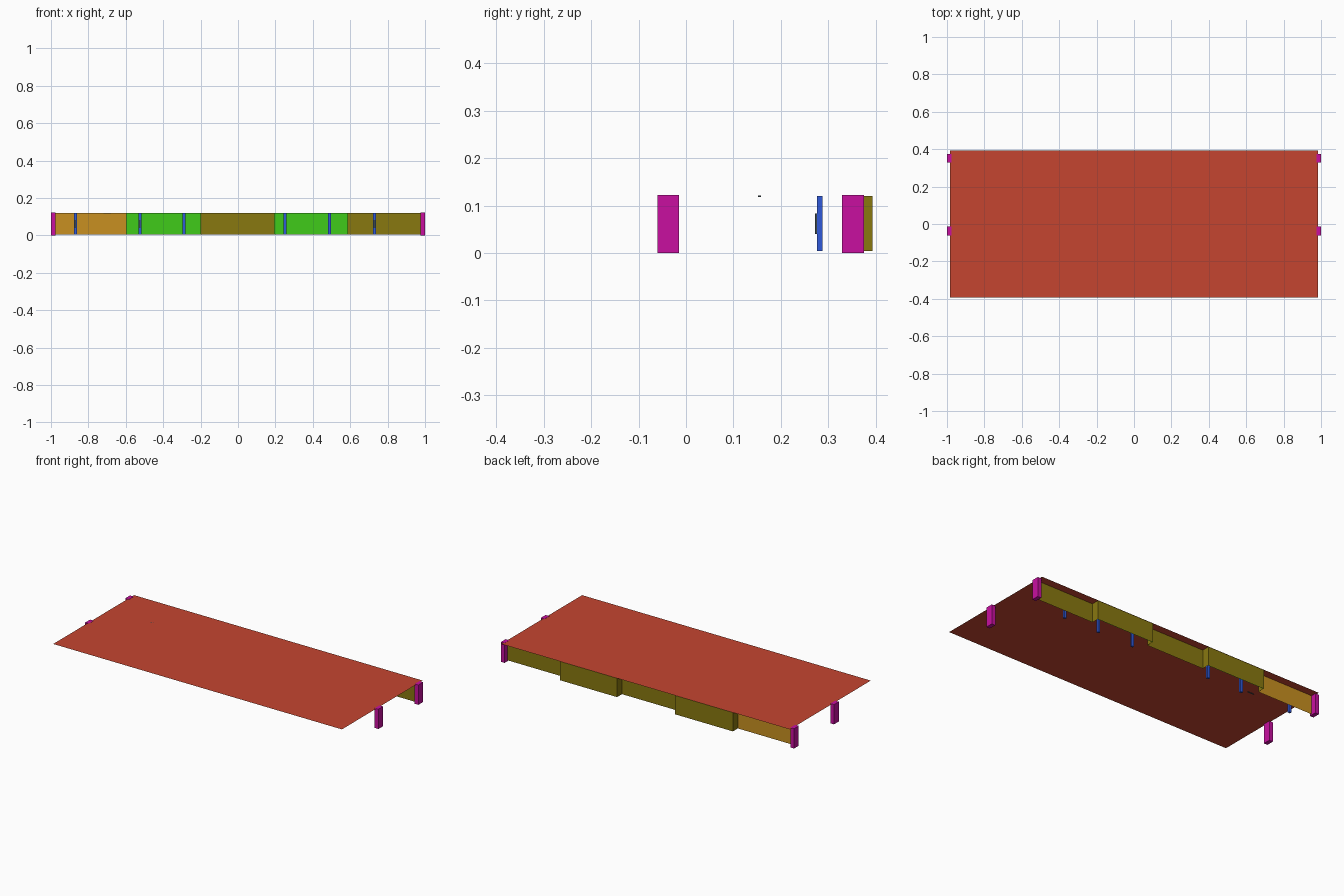
import bpy

if "Cube" in bpy.data.objects:
    bpy.data.objects.remove(bpy.data.objects["Cube"])

def material(name, rgb):
    m = bpy.data.materials.new(name)
    m.diffuse_color = (*rgb, 1)
    m.use_nodes = True
    m.node_tree.nodes["Principled BSDF"].inputs["Base Color"].default_value = m.diffuse_color
    return m

RED = material("red", (0.56, 0.06, 0.03))
MAGENTA = material("magenta", (0.58, 0.005, 0.35))
OLIVE = material("olive", (0.25, 0.19, 0.005))
ORANGE = material("orange", (0.58, 0.28, 0.015))
GREEN = material("green", (0.05, 0.6, 0.01))
BLUE = material("blue", (0.03, 0.1, 0.7))
DARK = material("dark", (0.04, 0.06, 0.07))

def mesh(name, verts, faces, mat):
    me = bpy.data.meshes.new(name)
    me.from_pydata(verts, [], faces)
    me.materials.append(mat)
    ob = bpy.data.objects.new(name, me)
    bpy.context.collection.objects.link(ob)
    return ob

def box(name, x0, x1, y0, y1, z0, z1, mat):
    v = [(x, y, z) for x in (x0, x1) for y in (y0, y1) for z in (z0, z1)]
    f = [(0, 1, 3, 2), (4, 6, 7, 5), (0, 4, 5, 1), (2, 3, 7, 6), (0, 2, 6, 4), (1, 5, 7, 3)]
    return mesh(name, v, f, mat)

def sheet_wall(name, path, mat):
    """Thin upright wall following a plan path."""
    n = len(path)
    v = [(x, y, z) for z in (0.004, 0.12) for x, y in path]
    f = [(i, i + 1, n + i + 1, n + i) for i in range(n - 1)]
    return mesh(name, v, f, mat)

# Flat roof sheet
mesh("roof", [(-0.985, -0.394, 0.121), (0.985, -0.394, 0.121),
              (0.985, 0.394, 0.121), (-0.985, 0.394, 0.121)], [(0, 1, 2, 3)], RED)

# Corner and middle posts on both ends
for side in (-1, 1):
    for label, y in (("front", -0.0375), ("back", 0.3525)):
        x0, x1 = sorted((side * 0.975, side * 1.0))
        box(f"{label}_post", x0, x1, y - 0.023, y + 0.023, 0, 0.122, MAGENTA)

# Zigzag back wall with two bays pushed outward
IN, OUT = 0.345, 0.393
sheet_wall("back_wall", [(-0.595, IN), (-0.595, OUT), (-0.2, OUT), (-0.2, IN),
                         (0.195, IN), (0.195, OUT), (0.585, OUT), (0.585, IN),
                         (0.98, IN)], OLIVE)
sheet_wall("end_wall_panel", [(-0.98, IN), (-0.595, IN)], ORANGE)

# Green lining inside the bays
for x0, x1 in ((-0.595, -0.2), (0.195, 0.585)):
    sheet_wall("bay_lining", [(x0, OUT - 0.003), (x1, OUT - 0.003)], GREEN)

# Slim poles in front of the wall, each with a small plate
for x in (-0.87, -0.525, -0.29, 0.25, 0.49, 0.73):
    box("pole", x - 0.008, x + 0.008, 0.276, 0.288, 0.004, 0.12, BLUE)
for x in (-0.87, -0.525, 0.73):
    box("pole_plate", x - 0.005, x + 0.005, 0.272, 0.276, 0.04, 0.083, DARK)

# Ceiling light
box("ceiling_light", -0.72, -0.68, 0.152, 0.158, 0.118, 0.121, DARK)
